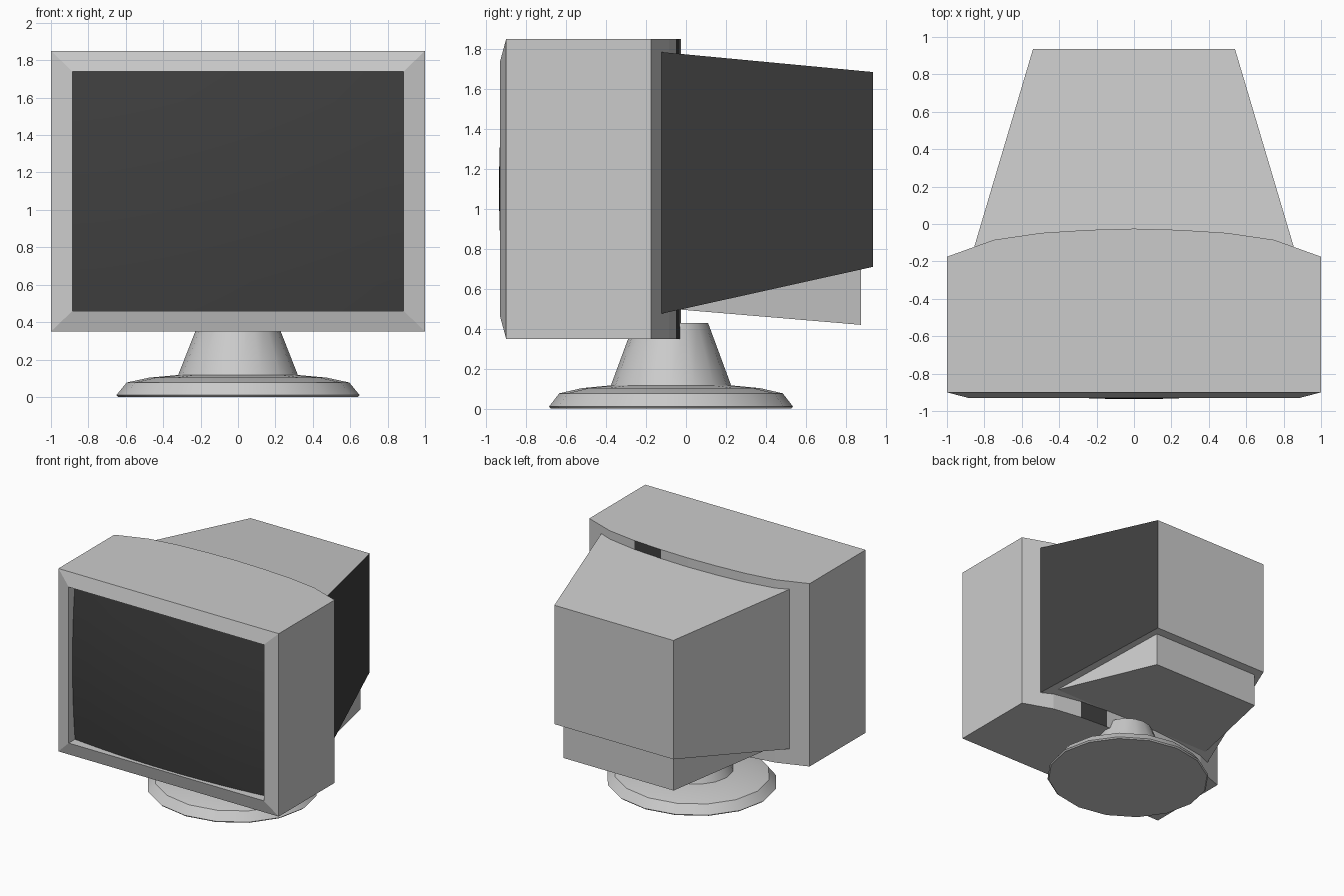
import bpy, bmesh, math

if "Cube" in bpy.data.objects:
    bpy.data.objects.remove(bpy.data.objects["Cube"])

dark = bpy.data.materials.new("dark_glass")
dark.diffuse_color = (0.05, 0.05, 0.05, 1)
dark.use_nodes = True
dark.node_tree.nodes["Principled BSDF"].inputs["Base Color"].default_value = dark.diffuse_color
grey = bpy.data.materials.new("grey_casing")
grey.diffuse_color = (0.8, 0.8, 0.8, 1)
grey.use_nodes = True
grey.node_tree.nodes["Principled BSDF"].inputs["Base Color"].default_value = grey.diffuse_color


def build(name, verts, faces, mats=(), is_dark=None):
    """Mesh from data; is_dark(face) picks faces that get the second material."""
    bm = bmesh.new()
    vs = [bm.verts.new(v) for v in verts]
    for f in faces:
        bm.faces.new([vs[i] for i in f])
    bmesh.ops.remove_doubles(bm, verts=bm.verts, dist=1e-4)
    bmesh.ops.recalc_face_normals(bm, faces=bm.faces)
    if is_dark:
        for f in bm.faces:
            f.material_index = int(is_dark(f))
    me = bpy.data.meshes.new(name)
    bm.to_mesh(me)
    bm.free()
    for m in mats:
        me.materials.append(m)
    ob = bpy.data.objects.new(name, me)
    bpy.context.collection.objects.link(ob)
    return ob


def rect(hx, z0, z1, y):
    return [(-hx, y, z0), (hx, y, z0), (hx, y, z1), (-hx, y, z1)]


def tapered_box(name, front, back, **kw):
    faces = [(0, 1, 2, 3), (7, 6, 5, 4)]
    faces += [(i, (i + 1) % 4, (i + 1) % 4 + 4, i + 4) for i in range(4)]
    return build(name, front + back, faces, **kw)


# Front housing: curved-back slab with a sloped frame and screen recess
Z0, Z1 = 0.35, 1.85
half = [(1, -0.175), (0.75, -0.085), (0.5, -0.048), (0.25, -0.032)]
plan = [(1, -0.9)] + half + [(0, -0.025)] + [(-x, y) for x, y in reversed(half)] + [(-1, -0.9)]
n = len(plan)
verts = [(x, y, z) for z in (Z0, Z1) for x, y in plan]
faces = [tuple(range(n)), tuple(range(n, 2 * n))]
faces += [(i, i + 1, n + i + 1, n + i) for i in range(n - 1)]
b = len(verts)
verts += rect(1, Z0, Z1, -0.9) + rect(0.885, 0.46, 1.74, -0.93) + rect(0.885, 0.46, 1.74, -0.82)
for r in (b, b + 4):
    faces += [(r + i, r + (i + 1) % 4, r + 4 + (i + 1) % 4, r + 4 + i) for i in range(4)]
faces.append((b + 8, b + 9, b + 10, b + 11))


def back_strip(f):
    c = f.calc_center_median()
    return c.y > -0.1 and 0.26 < c.x < 0.49


build("front_housing", verts, faces, (grey, dark), back_strip)

# Bulging screen
nx, nz = 12, 8
verts, faces = [], []
for j in range(nz + 1):
    v = -1 + 2 * j / nz
    for i in range(nx + 1):
        u = -1 + 2 * i / nx
        verts.append((0.885 * u, -0.936 + 0.054 * u * u + 0.033 * v * v, 1.1 + 0.64 * v))
for j in range(nz):
    for i in range(nx):
        a = j * (nx + 1) + i
        faces.append((a, a + 1, a + nx + 2, a + nx + 1))
screen = build("screen", verts, faces, (dark,))
if screen.data.polygons[0].normal.y > 0:
    screen.data.flip_normals()
for p in screen.data.polygons:
    p.use_smooth = True

# Tapered rear casing, dark on its right side
tapered_box("rear_casing", rect(0.855, 0.475, 1.785, -0.125), rect(0.54, 0.71, 1.685, 0.935),
            mats=(grey, dark), is_dark=lambda f: f.calc_center_median().x > 0.3)

# Wedge under the rear casing
tapered_box("rear_wedge", rect(0.76, 0.497, 0.8, -0.04), rect(0.5, 0.42, 0.8, 0.875), mats=(grey,))

# Swivel stand: lathed profile, slightly oval
profile = [(0.64, 0), (0.65, 0.01), (0.595, 0.077), (0.475, 0.103), (0.32, 0.117), (0.197, 0.43)]
S = 16
verts = [(r * math.cos(2 * math.pi * k / S), -0.075 + 0.94 * r * math.sin(2 * math.pi * k / S), z)
         for r, z in profile for k in range(S)]
faces = [(j * S + k, j * S + (k + 1) % S, (j + 1) * S + (k + 1) % S, (j + 1) * S + k)
         for j in range(len(profile) - 1) for k in range(S)]
top = (len(profile) - 1) * S
faces += [tuple(range(S)), tuple(range(top, top + S))]
stand = build("swivel_stand", verts, faces, (grey,))
bpy.context.view_layer.objects.active = stand
stand.select_set(True)
bpy.ops.object.shade_smooth_by_angle(angle=math.radians(30))
